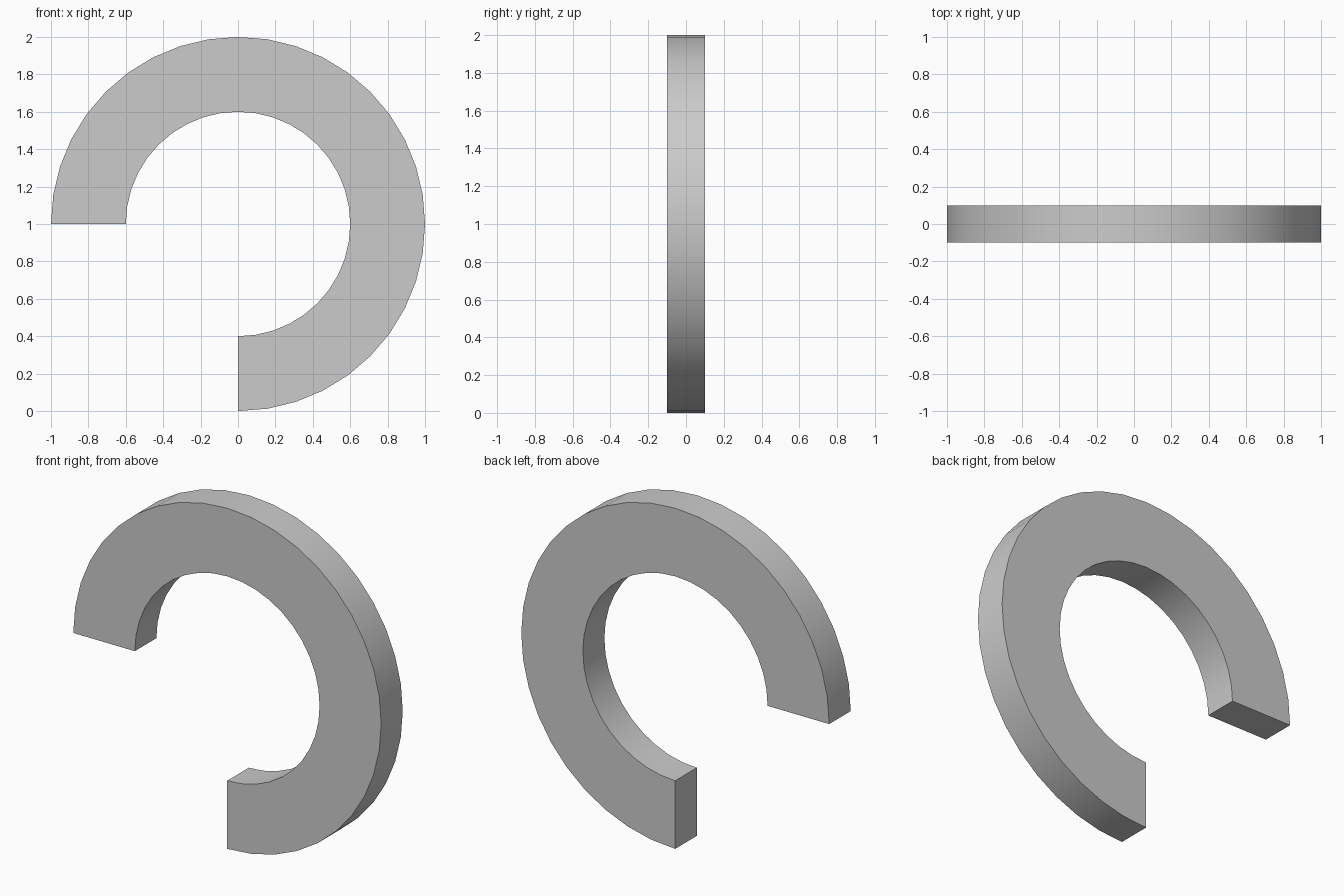
import bpy, bmesh, math

if "Cube" in bpy.data.objects:
    bpy.data.objects.remove(bpy.data.objects["Cube"])

OUTER, INNER, HALF, STEPS = 1.0, 0.6, 0.1, 30

bm = bmesh.new()

# Rectangular cross-section at the lower end of the arc
section = [(INNER, -HALF), (OUTER, -HALF), (OUTER, HALF), (INNER, HALF)]
rings = []
for i in range(STEPS + 1):
    a = math.radians(-90 + 270 * i / STEPS)
    rings.append([bm.verts.new((r * math.cos(a), y, 1 + r * math.sin(a)))
                  for r, y in section])

# Sweep walls, then the two flat ends
for a, b in zip(rings, rings[1:]):
    for k in range(4):
        n = (k + 1) % 4
        bm.faces.new((a[k], a[n], b[n], b[k]))
bm.faces.new(rings[0])
bm.faces.new(rings[-1])
bmesh.ops.recalc_face_normals(bm, faces=bm.faces)

mesh = bpy.data.meshes.new("three_quarter_ring")
bm.to_mesh(mesh)
bm.free()
ring = bpy.data.objects.new("three_quarter_ring", mesh)
bpy.context.collection.objects.link(ring)

# Smooth curved walls, sharp corners
bpy.context.view_layer.objects.active = ring
ring.select_set(True)
bpy.ops.object.shade_smooth_by_angle(angle=math.radians(30))
